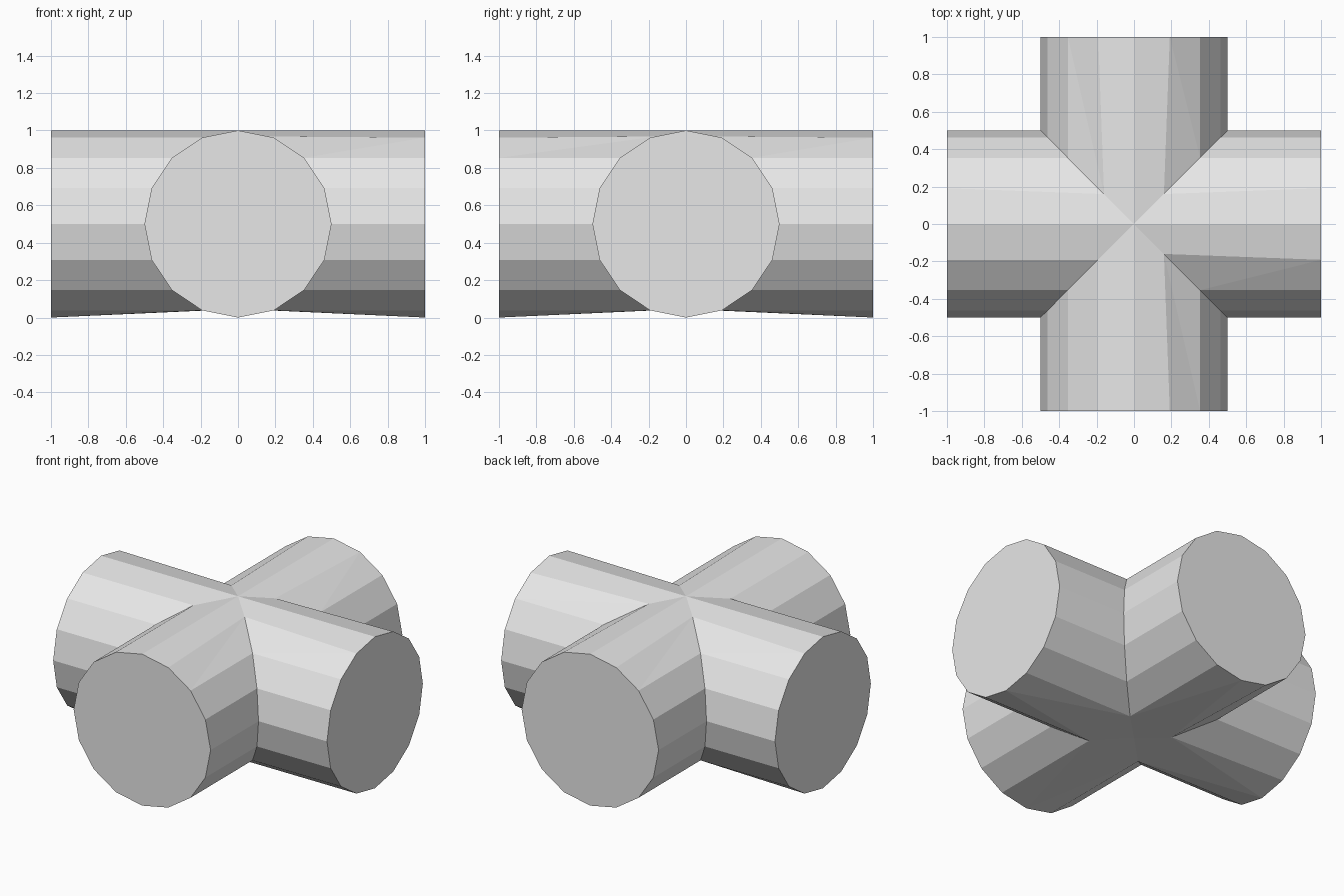
import bpy
import bmesh
import math
from mathutils import Matrix, Vector

if "Cube" in bpy.data.objects:
    bpy.data.objects.remove(bpy.data.objects["Cube"])

SIDES, R = 16, 0.5
BOTTOM = SIDES // 2
# corners where the junction crease next to the ridge is pulled inward
PULLED = {(1, 1, 1), (1, -1, 1), (-1, 1, 1), (-1, 1, -1)}

grey = bpy.data.materials.new("light grey")
grey.diffuse_color = (0.8, 0.8, 0.8, 1)
grey.use_nodes = True
grey.node_tree.nodes["Principled BSDF"].inputs["Base Color"].default_value = grey.diffuse_color


def ring_point(i):
    a = 2 * math.pi * i / SIDES
    return R * math.sin(a), R + R * math.cos(a)


def add_arm(bm, turn):
    """One arm along +x, mitred against its neighbours, then turned about z."""
    rot = Matrix.Rotation(turn, 3, 'Z')
    outer, inner = [], []
    for i in range(SIDES):
        y, z = ring_point(i)
        outer.append(bm.verts.new(rot @ Vector((1, y, z))))
        p = rot @ Vector((abs(y), y, z))
        if i == BOTTOM:
            p.z = 0.046          # raised underside of the junction
        elif i in (1, SIDES - 1, BOTTOM - 1, BOTTOM + 1):
            top = 1 if z > R else -1
            key = (1 if p.x > 0 else -1, 1 if p.y > 0 else -1, top)
            if key in PULLED:
                p.x, p.y = 0.16 * key[0], 0.16 * key[1]
                p.z = 0.968 if top > 0 else 0.038
        inner.append(bm.verts.new(p))
    # end cap
    bm.faces.new(outer)
    # tube wall, split so the slightly twisted panels stay flat
    for i in range(SIDES):
        j = (i + 1) % SIDES
        a, b, c, d = outer[i], outer[j], inner[j], inner[i]
        if i in (1, BOTTOM - 2, BOTTOM):
            bm.faces.new((a, b, c) if i != 1 else (a, b, d))
            bm.faces.new((a, c, d) if i != 1 else (b, c, d))
        elif i in (BOTTOM - 1, SIDES - 2):
            bm.faces.new((b, c, d))
            bm.faces.new((a, b, d))
        else:
            bm.faces.new((a, b, c, d))


# four-way pipe cross
bm = bmesh.new()
for k in range(4):
    add_arm(bm, k * math.pi / 2)
bmesh.ops.remove_doubles(bm, verts=bm.verts, dist=0.0005)
bmesh.ops.recalc_face_normals(bm, faces=bm.faces)
mesh = bpy.data.meshes.new("pipe_cross")
bm.to_mesh(mesh)
bm.free()
mesh.materials.append(grey)
pipe_cross = bpy.data.objects.new("pipe_cross", mesh)
bpy.context.collection.objects.link(pipe_cross)
